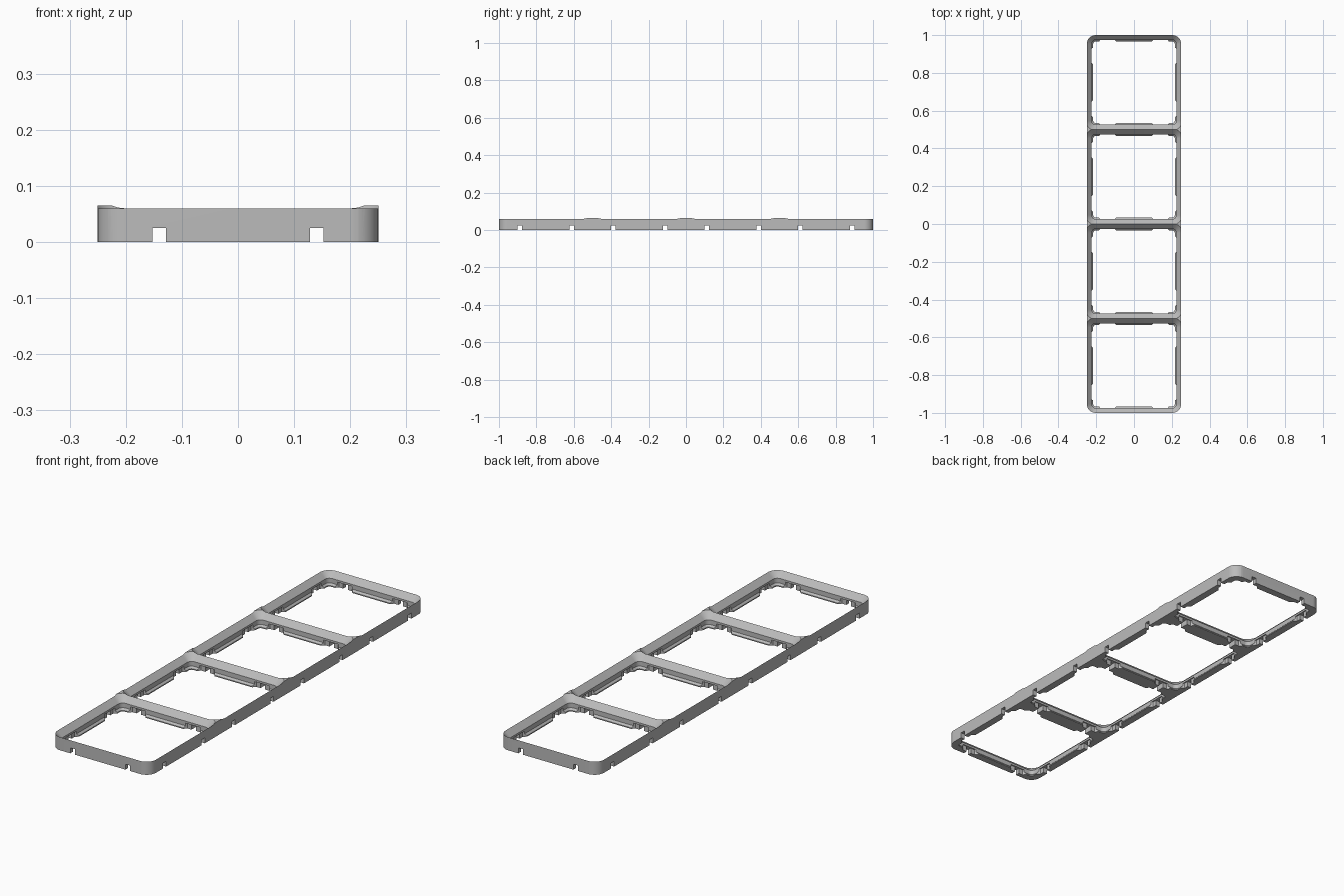
import bpy, bmesh, math
from mathutils import Matrix, Vector

cube = bpy.data.objects.get("Cube")
if cube:
    bpy.data.objects.remove(cube, do_unlink=True)

PITCH = 0.5         # size of one square cell
HALF = PITCH / 2
RADIUS = 0.0476     # outer corner radius
TOP = 0.065         # height of the raised junctions
CELLS = [(i - 1.5) * PITCH for i in range(4)]

grey = bpy.data.materials.new("plastic grey")
grey.use_nodes = True
grey.diffuse_color = (0.5, 0.5, 0.5, 1)
grey.node_tree.nodes["Principled BSDF"].inputs["Base Color"].default_value = (0.5, 0.5, 0.5, 1)


def rounded_outline(hx, hy, r, steps=12):
    """Rounded rectangle, counter-clockwise."""
    points = []
    for quarter, (sx, sy) in enumerate([(1, 1), (-1, 1), (-1, -1), (1, -1)]):
        for k in range(steps + 1):
            a = (quarter + k / steps) * math.pi / 2
            points.append((sx * (hx - r) + r * math.cos(a), sy * (hy - r) + r * math.sin(a)))
    return points


def loft(name, levels):
    """Solid through outlines, given as (z, outline) from bottom to top."""
    bm = bmesh.new()
    rings = [[bm.verts.new((x, y, z)) for x, y in outline] for z, outline in levels]
    n = len(rings[0])
    for low, high in zip(rings, rings[1:]):
        for i in range(n):
            j = (i + 1) % n
            bm.faces.new((low[i], low[j], high[j], high[i]))
    bm.faces.new(rings[0][::-1])
    bm.faces.new(rings[-1])
    bmesh.ops.recalc_face_normals(bm, faces=bm.faces)
    mesh = bpy.data.meshes.new(name)
    bm.to_mesh(mesh)
    bm.free()
    obj = bpy.data.objects.new(name, mesh)
    bpy.context.collection.objects.link(obj)
    return obj


def cut(body, cutter):
    """Subtract the cutter for good and remove it."""
    mod = body.modifiers.new("cut", "BOOLEAN")
    mod.operation = "DIFFERENCE"
    mod.solver = "EXACT"
    mod.object = cutter
    bpy.context.view_layer.objects.active = body
    bpy.ops.object.modifier_apply(modifier=mod.name)
    bpy.data.objects.remove(cutter, do_unlink=True)


# Outer block
outline = rounded_outline(HALF, 2 * PITCH, RADIUS)
frame = loft("grid_frame", [(0, outline), (TOP, outline)])

# Stepped cell openings: (height, inset from the cell edge)
profile = [(-0.01, 0.0339), (0.0047, 0.0339), (0.013, 0.0256), (0.0344, 0.0256), (0.07, -0.01)]
for cy in CELLS:
    cell = loft("cell_cutter", [(z, rounded_outline(HALF - d, HALF - d, RADIUS - d))
                                for z, d in profile])
    cell.location.y = cy
    cut(frame, cell)

# Connector slots through the walls, flaring into pockets on the inside
half_plan = [(0.012, 0.256), (0.012, 0.23), (0.033, 0.23), (0.045, 0.216), (0.045, 0.205)]
plan = half_plan + [(-u, v) for u, v in reversed(half_plan)]
for cy in CELLS:
    for side in range(4):
        turn = Matrix.Rotation(side * math.pi / 2, 3, "Z")
        for offset in (-0.14, 0.14):
            spots = [turn @ Vector((u + offset, v, 0)) for u, v in plan]
            shape = [(p.x, p.y + cy) for p in spots]
            cut(frame, loft("slot_cutter", [(-0.01, shape), (0.025, shape)]))

# Finish
frame.data.materials.clear()
frame.data.materials.append(grey)
bpy.ops.object.select_all(action="DESELECT")
frame.select_set(True)
bpy.context.view_layer.objects.active = frame
bpy.ops.object.shade_smooth_by_angle(angle=math.radians(30))
